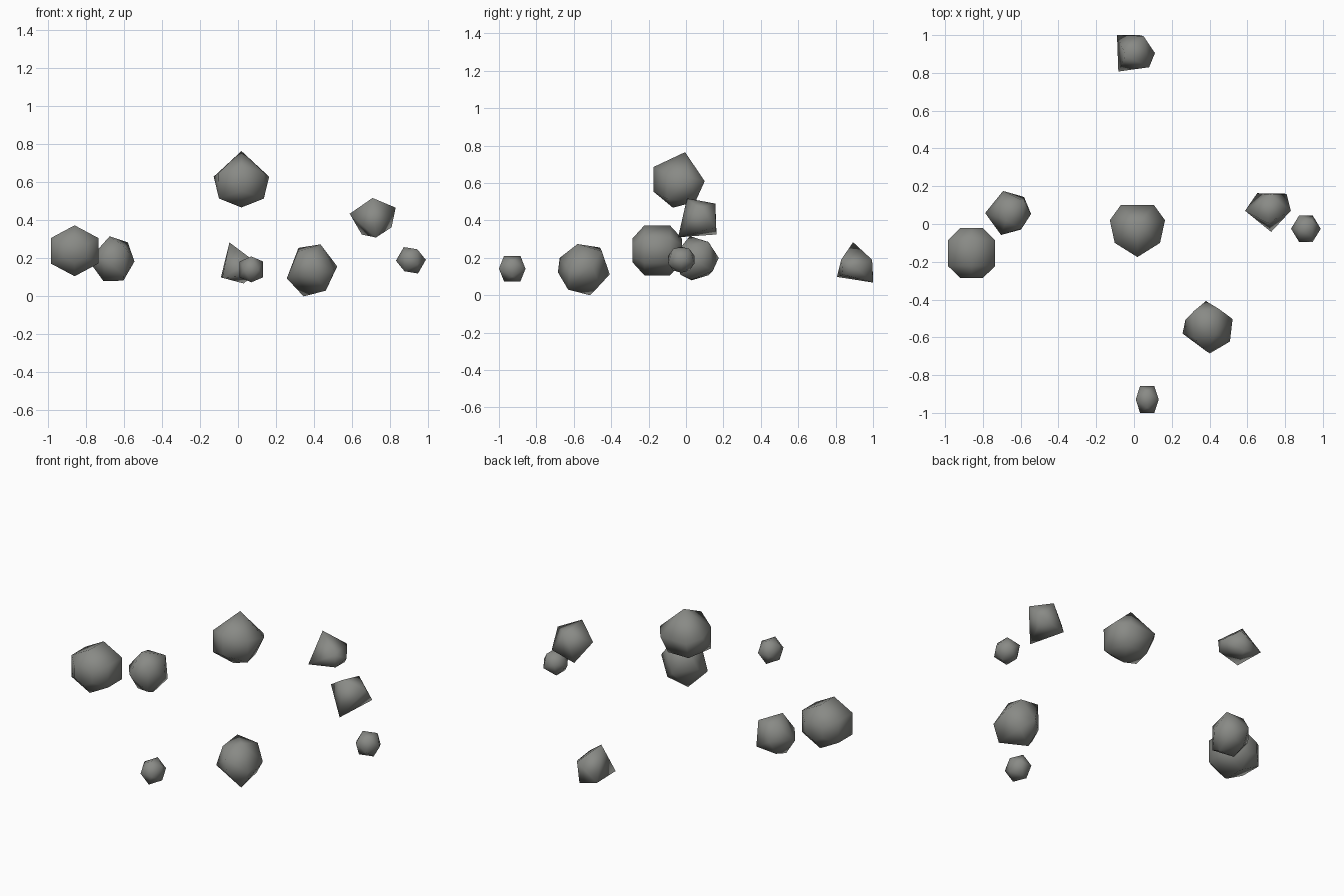
import bpy, bmesh, math
from mathutils import Vector, Matrix

stone = bpy.data.materials.new("grey stone")
stone.diffuse_color = (0.25, 0.255, 0.238, 1)


def rock(name, points):
    """Smooth-shaded convex boulder wrapped around a few corner points."""
    bm = bmesh.new()
    for p in points:
        bm.verts.new(p)
    res = bmesh.ops.convex_hull(bm, input=bm.verts)
    loose = [v for v in bm.verts if not v.link_faces]
    bmesh.ops.delete(bm, geom=loose, context='VERTS')
    bmesh.ops.recalc_face_normals(bm, faces=bm.faces)
    for f in bm.faces:
        f.smooth = True
    me = bpy.data.meshes.new(name)
    bm.to_mesh(me)
    bm.free()
    me.materials.append(stone)
    ob = bpy.data.objects.new(name, me)
    bpy.context.collection.objects.link(ob)
    return ob


def pebble(name, centre, half, turn=0):
    """Twenty-sided pebble with given half sizes."""
    hx, hy, hz = half
    k = 0.618
    pts = []
    for a in (-1, 1):
        for b in (-1, 1):
            pts += [(0, a * k * hy, b * hz), (a * k * hx, b * hy, 0), (a * hx, 0, b * k * hz)]
    rot = Matrix.Rotation(turn, 3, 'Y')
    rock(name, [rot @ Vector(p) + Vector(centre) for p in pts])


# upper middle rock, mirrored left to right
half = [(0, -.005, .765), (.146, .02, .63), (.088, .10, .61), (.12, -.10, .65),
        (.118, -.10, .515), (0, -.07, .468), (0, -.175, .685), (0, -.175, .555),
        (.07, .05, .50)]
rock("upper_rock", [(.018 + s * x, y, z) for x, y, z in half for s in ((-1, 1) if x else (1,))])

# left rock: six-sided drum with chamfered ends
drum = []
for y, r in ((-.132, .064), (-.068, .134), (.068, .134), (.132, .064)):
    for i in range(6):
        a = i * math.pi / 3
        drum.append((-.86 + 1.08 * r * math.sin(a), -.154 + y, .24 + r * math.cos(a)))
rock("left_rock", drum)

# left back rock
rock("left_back_rock", [
    (-.676, .02, .316), (-.788, .058, .19), (-.693, .175, .20), (-.545, .053, .184),
    (-.58, .12, .284), (-.704, -.058, .20), (-.60, -.03, .11), (-.708, .03, .08),
    (-.603, .03, .083), (-.582, .143, .13), (-.70, .12, .285), (-.70, .12, .107),
    (-.595, -.025, .26)])

# large front rock
rock("front_rock", [
    (.434, -.58, .274), (.318, -.46, .255), (.522, -.503, .158), (.508, -.622, .13),
    (.462, -.63, .03), (.345, -.513, 0), (.257, -.58, .095), (.272, -.508, .13),
    (.402, -.685, .123), (.385, -.675, .20), (.381, -.408, .112), (.45, -.45, .235),
    (.315, -.60, .235), (.45, -.46, .055)])

# angular right rock
rock("right_shard", [
    (.726, -.042, .31), (.708, .005, .518), (.83, .07, .467), (.808, .16, .363),
    (.588, .07, .435), (.652, .163, .325), (.72, .157, .49)])

# angular back rock
rock("back_shard", [
    (-.045, .893, .284), (-.09, 1.0, .10), (-.083, .807, .098), (.111, .905, .15),
    (.08, .83, .19), (.05, .995, .19), (.03, 1.0, .068), (.08, .84, .11)])

# small pebbles
pebble("front_pebble", (.07, -.929, .142), (.061, .071, .068))
pebble("right_pebble", (.91, -.025, .19), (.067, .070, .067), math.radians(30))
